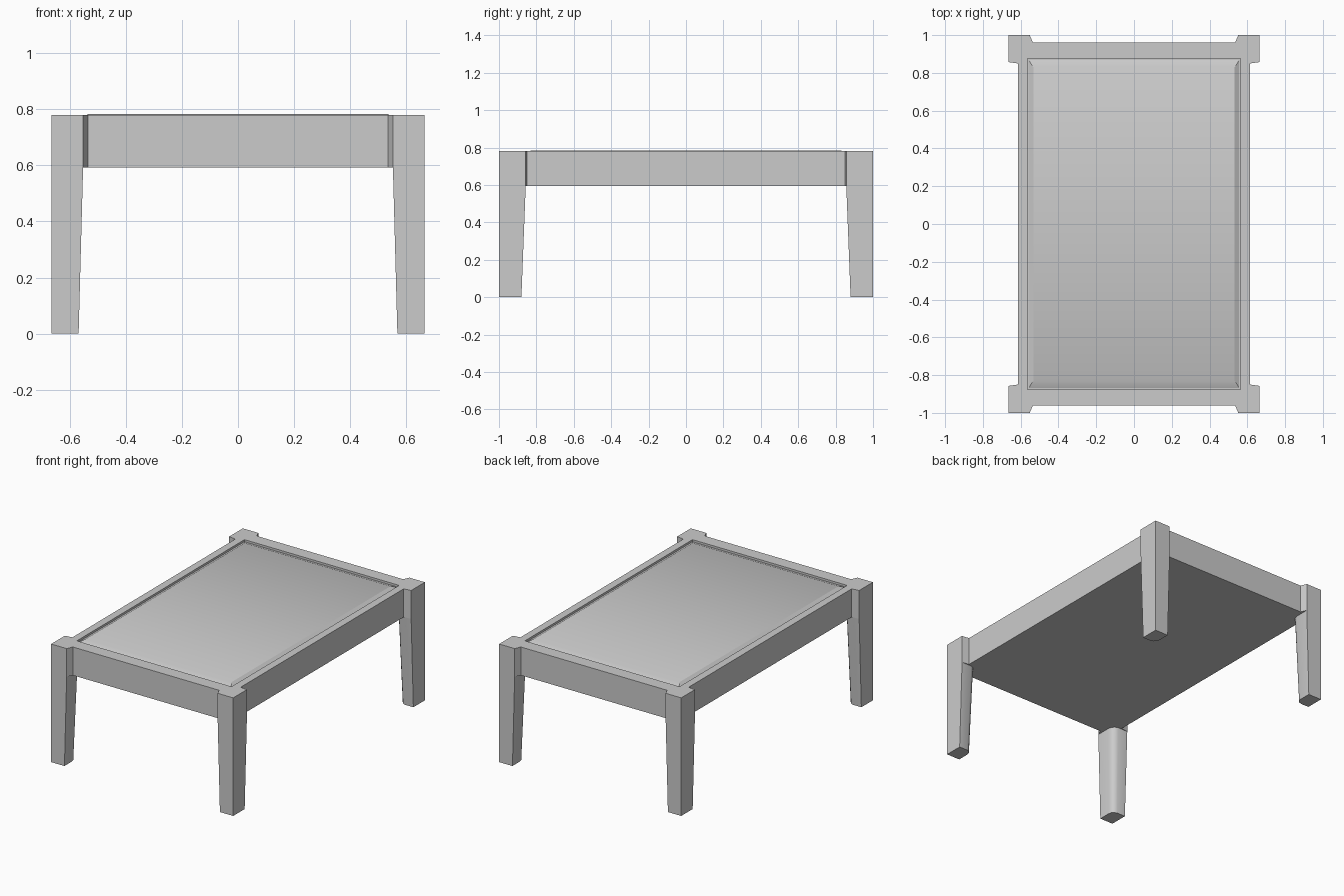
import bpy, bmesh

if "Cube" in bpy.data.objects:
    bpy.data.objects.remove(bpy.data.objects["Cube"])

TOP, RAIL, FLOOR = 0.78, 0.593, 0.766


def finish(bm, name):
    bmesh.ops.recalc_face_normals(bm, faces=bm.faces[:])
    me = bpy.data.meshes.new(name)
    bm.to_mesh(me)
    bm.free()
    ob = bpy.data.objects.new(name, me)
    bpy.context.collection.objects.link(ob)
    bpy.ops.object.select_all(action='DESELECT')
    bpy.context.view_layer.objects.active = ob
    ob.select_set(True)
    bpy.ops.object.shade_smooth_by_angle(angle=0.5)
    return ob


def corners(pts):
    """Mirror one corner's points into all four corners, in walking order."""
    return [[(sx * x, sy * y) for x, y in (pts if sx * sy > 0 else pts[::-1])]
            for sx, sy in ((1, 1), (1, -1), (-1, -1), (-1, 1))]


def ring(bm, pts, z):
    return [bm.verts.new((x, y, z)) for x, y in pts]


def rect(bm, hx, hy, z):
    return ring(bm, [(hx, hy), (hx, -hy), (-hx, -hy), (-hx, hy)], z)


def bridge(bm, a, b):
    for i in range(len(a)):
        j = (i + 1) % len(a)
        bm.faces.new((a[i], a[j], b[j], b[i]))


# Corner outline of the frame, and the rounded inner side of each leg
OUTLINE = [(0.535, 0.96), (0.552, 1.0), (0.665, 1.0), (0.665, 0.857), (0.615, 0.85)]
LEG_TOP = [(0.552, 0.905), (0.557, 0.882), (0.571, 0.865), (0.592, 0.857)]
FOOT = [(0.568, 1.0), (0.665, 1.0), (0.665, 0.88), (0.605, 0.88),
        (0.586, 0.887), (0.573, 0.901), (0.568, 0.92)]

# Frame with four tapered legs in one piece
bm = bmesh.new()
outline = [p for c in corners(OUTLINE) for p in c]
upper = ring(bm, outline, TOP)
lower = ring(bm, outline, RAIL)
bridge(bm, upper, lower)

underside = []
for k, (inner, foot) in enumerate(zip(corners(LEG_TOP), corners(FOOT))):
    c = lower[k * 5:k * 5 + 5]
    arc = ring(bm, inner, RAIL)
    underside += [c[0], c[1]] + arc + [c[3], c[4]]
    base = ring(bm, foot, 0)
    if k % 2 == 0:
        leg = c[1:4] + arc[::-1]
    else:
        # mirrored corners run the other way round
        leg = [c[3], c[2], c[1]] + arc
    if k % 2:
        base = base[::-1]
    bridge(bm, leg, base)
    bm.faces.new(base)
bm.faces.new(underside)

# Recess in the frame top
rim = rect(bm, 0.565, 0.875, TOP)
floor = rect(bm, 0.565, 0.875, FLOOR)
bridge(bm, rim, floor)
bm.faces.new(floor)
edges = [bm.edges.get((r[i], r[i - 1])) for r in (upper, rim) for i in range(len(r))]
bmesh.ops.triangle_fill(bm, edges=edges, use_beauty=True, use_dissolve=False)
finish(bm, "frame_and_legs")

# Raised panel with sloped border
bm = bmesh.new()
rings = [rect(bm, 0.557, 0.867, 0.755), rect(bm, 0.557, 0.867, 0.768),
         rect(bm, 0.533, 0.83, 0.783)]
for a, b in zip(rings, rings[1:]):
    bridge(bm, a, b)
bm.faces.new(rings[0])
bm.faces.new(rings[-1])
finish(bm, "top_panel")
